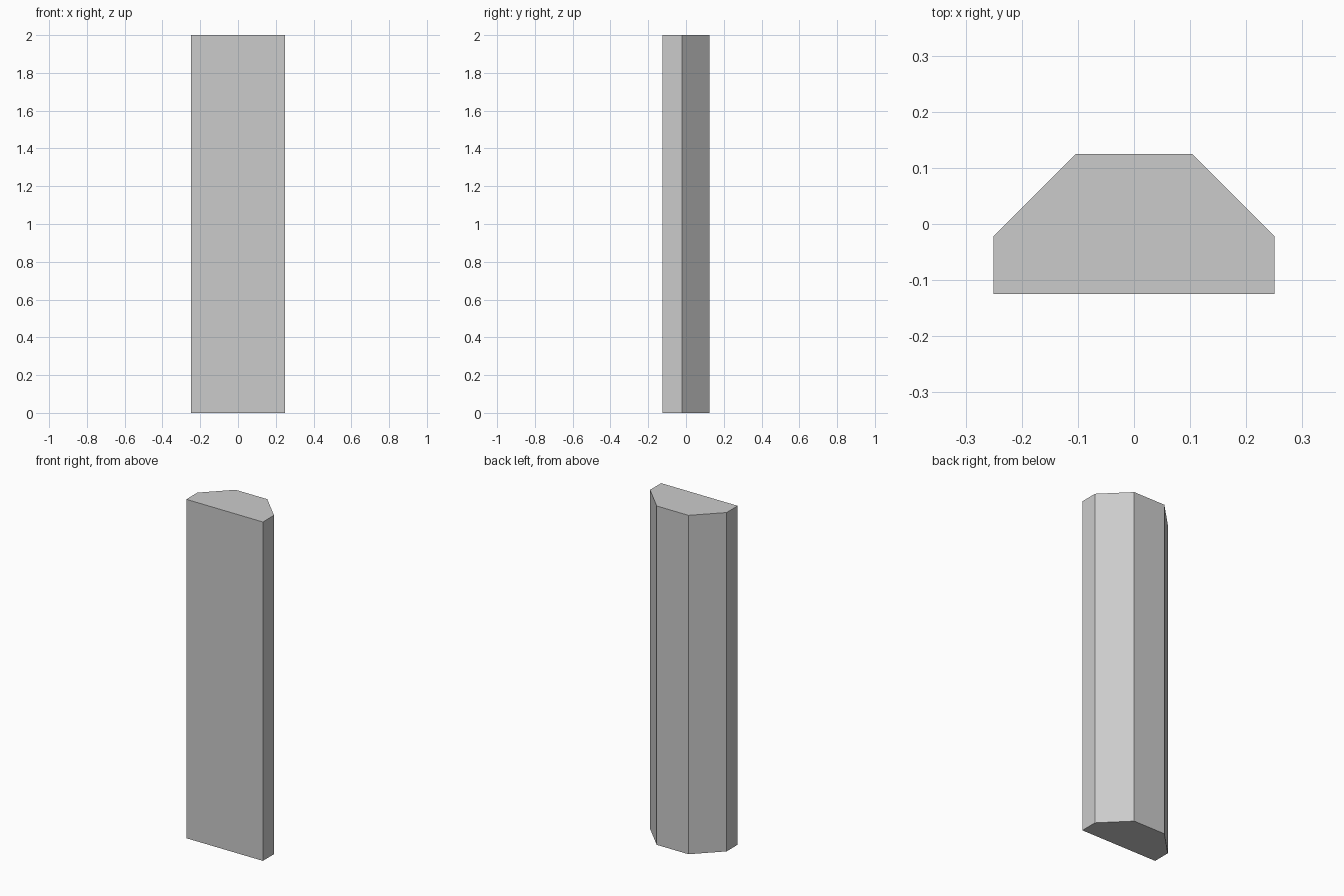
import bpy
import bmesh
import math

if "Cube" in bpy.data.objects:
    bpy.data.objects.remove(bpy.data.objects["Cube"])

HEIGHT = 2.0
APOTHEM = 0.25                                  # flat-to-flat radius of the octagon
HALF_SIDE = APOTHEM * math.tan(math.pi / 8)
BACK, FRONT = APOTHEM / 2, -APOTHEM / 2

# Half-octagon cross-section: right side, then its mirror image
right = [(APOTHEM, FRONT), (APOTHEM, FRONT + HALF_SIDE), (HALF_SIDE, BACK)]
profile = right + [(-x, y) for x, y in reversed(right)]

# Half-octagonal column: extrude the profile upward
bm = bmesh.new()
base = bm.faces.new([bm.verts.new((x, y, 0)) for x, y in profile])
result = bmesh.ops.extrude_face_region(bm, geom=[base], use_keep_orig=True)
top_verts = [v for v in result["geom"] if isinstance(v, bmesh.types.BMVert)]
bmesh.ops.translate(bm, verts=top_verts, vec=(0, 0, HEIGHT))
bmesh.ops.recalc_face_normals(bm, faces=bm.faces)

mesh = bpy.data.meshes.new("half_octagon_column")
bm.to_mesh(mesh)
bm.free()
column = bpy.data.objects.new("half_octagon_column", mesh)
bpy.context.collection.objects.link(column)
